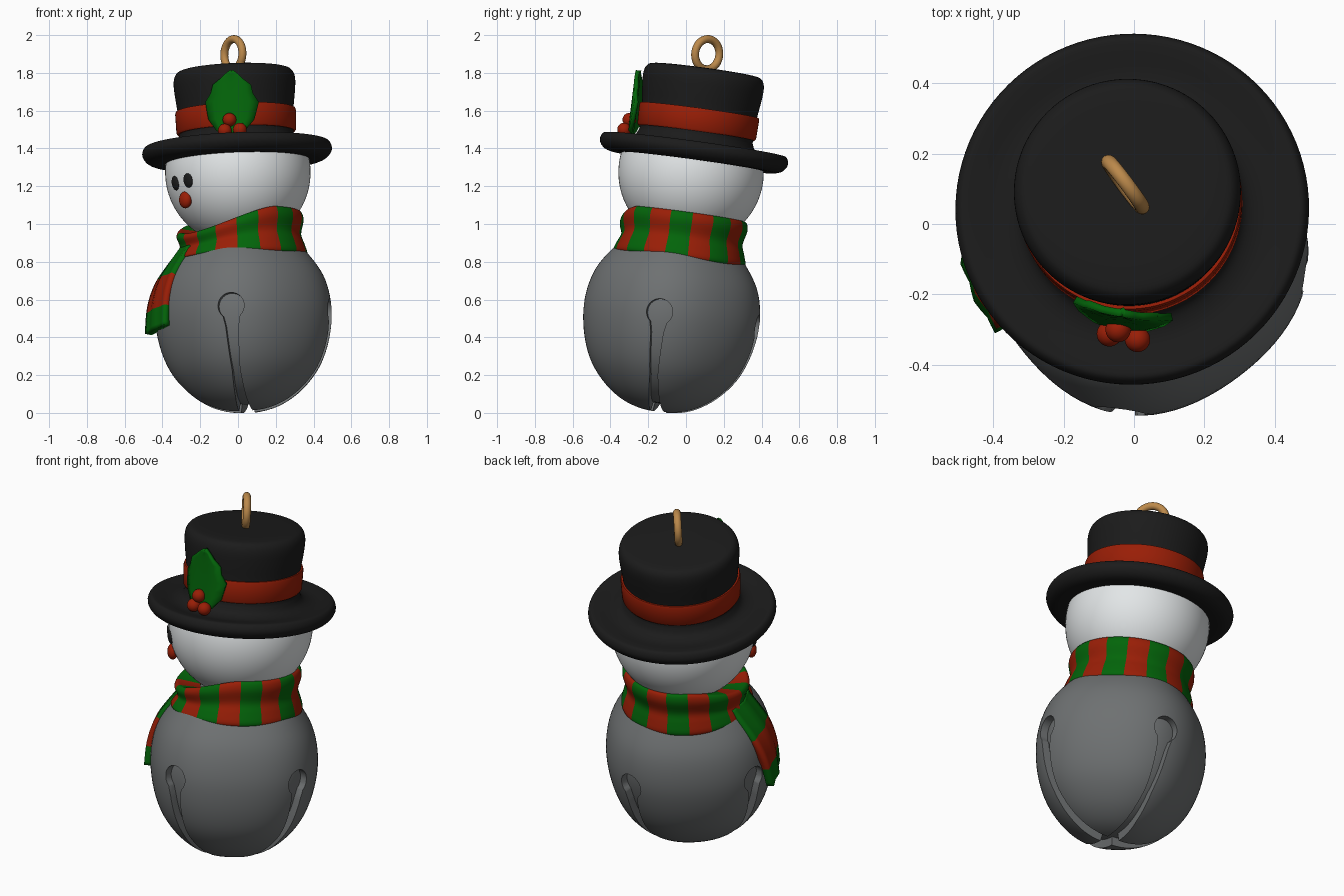
import bpy, bmesh, math
from mathutils import Matrix, Vector

if "Cube" in bpy.data.objects:
    bpy.data.objects.remove(bpy.data.objects["Cube"])

def mat(name, c):
    m = bpy.data.materials.new(name)
    m.diffuse_color = (*c, 1)
    m.use_nodes = True
    m.node_tree.nodes["Principled BSDF"].inputs["Base Color"].default_value = m.diffuse_color
    return m

GREY = mat("bell_grey", (0.155, 0.164, 0.167))
WHITE = mat("snow_white", (0.8, 0.83, 0.84))
BLACK = mat("hat_black", (0.011, 0.011, 0.011))
RED = mat("warm_red", (0.32, 0.013, 0.002))
GREEN = mat("leaf_green", (0.001, 0.13, 0.003))
GOLD = mat("ring_gold", (0.5, 0.25, 0.07))

# The figure is built upright facing -y, then turned and leaned as a whole
UP = Vector((-0.038, 0.135, 0.99))
LEAN = (Matrix.Translation((0.048, -0.146, 0.006))
        @ Vector((0, 0, 1)).rotation_difference(UP).to_matrix().to_4x4()
        @ Matrix.Rotation(math.radians(-53), 4, 'Z'))
leaning = []

def make(name, bm, mats, lean=True):
    bmesh.ops.recalc_face_normals(bm, faces=bm.faces)
    me = bpy.data.meshes.new(name)
    bm.to_mesh(me)
    bm.free()
    ob = bpy.data.objects.new(name, me)
    bpy.context.collection.objects.link(ob)
    for m in mats:
        me.materials.append(m)
    if lean:
        leaning.append(ob)
    return ob

def smooth(pts, n=4):
    """Catmull-Rom through profile points."""
    out = []
    for i in range(len(pts) - 1):
        p = [Vector(pts[max(0, min(len(pts) - 1, i + k))]) for k in (-1, 0, 1, 2)]
        for j in range(n):
            t = j / n
            out.append(0.5 * (2 * p[1] + (p[2] - p[0]) * t
                              + (2 * p[0] - 5 * p[1] + 4 * p[2] - p[3]) * t * t
                              + (3 * p[1] - p[0] - 3 * p[2] + p[3]) * t ** 3))
    out.append(Vector(pts[-1]))
    return out

def lathe(name, pts, mats, seg=96, loop=False, height=None, rule=None, swell=None, lean=True):
    """Spin (radius, height) points; height(az, t) and swell(az, t) reshape, rule(az) colours."""
    bm = bmesh.new()
    rows = []
    for r, t in pts:
        if r < 1e-4:
            rows.append([bm.verts.new((0, 0, t))] * seg)
            continue
        row = []
        for i in range(seg):
            a = 2 * math.pi * i / seg
            k = r * (swell(a, t) if swell else 1)
            row.append(bm.verts.new((k * math.cos(a), k * math.sin(a), height(a, t) if height else t)))
        rows.append(row)
    if loop:
        rows.append(rows[0])
    for a, b in zip(rows, rows[1:]):
        for i in range(seg):
            j = (i + 1) % seg
            f = bm.faces.new(list(dict.fromkeys((a[i], a[j], b[j], b[i]))))
            if rule:
                f.material_index = rule(2 * math.pi * (i + 0.5) / seg)
    return make(name, bm, mats, lean)

def ball(name, m, size, matrix, lean=True):
    bm = bmesh.new()
    bmesh.ops.create_uvsphere(bm, u_segments=32, v_segments=18, radius=1,
                              matrix=matrix @ Matrix.Diagonal((*size, 1)))
    return make(name, bm, [m], lean)

def boolean(ob, other, op):
    md = ob.modifiers.new("cut", 'BOOLEAN')
    md.operation, md.solver, md.object = op, 'EXACT', other
    bpy.context.view_layer.objects.active = ob
    bpy.ops.object.modifier_apply(modifier=md.name)
    bpy.data.objects.remove(other)

# Bell body, fuller at its four keyhole slots, which meet at the bottom
BODY = smooth([(0, 0), (0.1, 0.006), (0.2, 0.04), (0.3, 0.11), (0.388, 0.215), (0.442, 0.34),
               (0.468, 0.48), (0.463, 0.6), (0.432, 0.71), (0.373, 0.805), (0.31, 0.87), (0.2, 0.92), (0, 0.94)])

def squarish(a, t):
    return 0.976 - 0.024 * math.cos(4 * a)

body = lathe("bell_body", BODY, [GREY], swell=squarish)
core = lathe("core_helper", [(p[0] * 0.91, 0.5 + (p[1] - 0.5) * 0.91) for p in BODY], [GREY],
             swell=squarish, lean=False)

def keyhole(name, angle):
    out = [(0.07 * math.cos(math.radians(a)), 0.508 + 0.07 * math.sin(math.radians(a)))
           for a in range(-50, 231, 14)]
    left = [(-0.034, 0.4), (-0.028, 0.3), (-0.021, 0.18), (-0.028, 0.05), (-0.045, -0.06)]
    out += left + [(-x, z) for x, z in reversed(left)]
    bm = bmesh.new()
    f = bm.faces.new([bm.verts.new((x, -0.7, z)) for x, z in out])
    new = bmesh.ops.extrude_face_region(bm, geom=[f])["geom"]
    bmesh.ops.translate(bm, vec=(0, 1.4, 0), verts=[v for v in new if isinstance(v, bmesh.types.BMVert)])
    bmesh.ops.rotate(bm, matrix=Matrix.Rotation(math.radians(angle), 3, 'Z'), verts=bm.verts)
    return make(name, bm, [GREY], lean=False)

cutter = keyhole("slot_helper_a", 45)
boolean(cutter, keyhole("slot_helper_b", -45), 'UNION')
boolean(cutter, core, 'DIFFERENCE')
boolean(body, cutter, 'DIFFERENCE')

# Head (cut off flat inside the hat), eyes and nose
arc = [(0.385 * math.cos(math.radians(a)), 1.28 + 0.385 * math.sin(math.radians(a))) for a in range(-85, 12, 5)]
lathe("head", [(0, 0.895)] + arc + [(0, arc[-1][1])], [WHITE])
for side, name in ((-1, "eye_left"), (1, "eye_right")):
    ball(name, BLACK, (0.031, 0.014, 0.038),
         Matrix.Rotation(math.radians(8.5 * side), 4, 'Z') @ Matrix.Translation((0, -0.379, 1.21))
         @ Matrix.Rotation(math.radians(10), 4, 'X'))
ball("nose", RED, (0.04, 0.03, 0.045), Matrix.Translation((0, -0.355, 1.115)))

# Striped scarf, dipping below the face
def scarf_height(a, t):
    top = 1.055 - 0.115 * max(0, -math.sin(a)) ** 1.5
    return 0.81 + (top - 0.81) * t

lathe("scarf", smooth([(0.22, 0.1), (0.325, 0.0), (0.352, 0.07), (0.338, 0.3), (0.322, 0.52),
                       (0.338, 0.82), (0.325, 1.0), (0.29, 0.98), (0.2, 0.88)]),
      [RED, GREEN], seg=108, loop=True, height=scarf_height,
      rule=lambda a: round((math.degrees(a) + 90) / 20) % 2)

# Hanging scarf end, hugging the body on its front edge
bm = bmesh.new()
path = smooth([(0.31, 0.87), (0.375, 0.79), (0.443, 0.69), (0.485, 0.57), (0.502, 0.43)], 5)
grid = []
for k, (r, s) in enumerate(path):
    v = k / (len(path) - 1)
    lo, hi = 225 + 10 * v, 268 - 7 * math.sqrt(v)
    row = []
    for i in range(9):
        a = math.radians(lo + (hi - lo) * i / 8)
        rr = r * (1 - 0.09 * math.sqrt(v) * i / 8) + 0.005 * math.cos(i / 8 * 4 * math.pi)
        row.append(bm.verts.new((rr * math.cos(a), rr * math.sin(a), s + 0.02 * v * i / 8)))
    grid.append(row)
for k in range(len(path) - 1):
    for i in range(8):
        f = bm.faces.new((grid[k][i], grid[k + 1][i], grid[k + 1][i + 1], grid[k][i + 1]))
        f.material_index = 0 if 9 <= k < 16 else 1
tail = make("scarf_end", bm, [RED, GREEN])
md = tail.modifiers.new("thick", 'SOLIDIFY')
md.thickness, md.offset = 0.04, 0

# Hat: rolled brim and crown, red band
brim = smooth([(0, 1.36), (0.25, 1.35), (0.4, 1.335), (0.47, 1.345), (0.502, 1.385),
               (0.49, 1.425), (0.455, 1.428), (0.38, 1.418), (0.325, 1.435), (0.302, 1.475)])
crown = smooth([(0.302, 1.475), (0.306, 1.6), (0.318, 1.7), (0.322, 1.77), (0.308, 1.812),
                (0.27, 1.828), (0.15, 1.832), (0, 1.832)])
lathe("hat", brim + crown[1:], [BLACK])
lathe("hat_band", [(0.29, 1.492), (0.31, 1.49), (0.317, 1.5), (0.32, 1.6), (0.316, 1.612), (0.29, 1.612)],
      [RED], loop=True)

# Hanging ring
bm = bmesh.new()
N, K = 40, 14
ring = []
for i in range(N):
    a = 2 * math.pi * i / N
    row = []
    for j in range(K):
        b = 2 * math.pi * j / K
        r = 0.08 + 0.021 * math.cos(b)
        row.append(bm.verts.new((r * math.cos(a), 0.021 * math.sin(b), 1.912 + r * math.sin(a))))
    ring.append(row)
for i in range(N):
    for j in range(K):
        p, q = ring[i], ring[(i + 1) % N]
        bm.faces.new((p[j], q[j], q[(j + 1) % K], p[(j + 1) % K]))
make("hanging_ring", bm, [GOLD])

# Cupped holly leaf
bm = bmesh.new()
half = [(0.03, -0.17), (0.075, -0.145), (0.12, -0.085), (0.13, -0.04), (0.14, 0.01), (0.11, 0.055),
        (0.1, 0.1), (0.06, 0.13), (0.035, 0.155), (0.008, 0.175)]
rows = []
for w, h in half:
    rows.append([bm.verts.new((w * u, -0.035 * (1 - (w * u / 0.14) ** 2) + (0.006 if u == 0 else 0), h))
                 for u in (-1, -0.66, -0.33, 0, 0.33, 0.66, 1)])
for a, b in zip(rows, rows[1:]):
    for i in range(6):
        bm.faces.new((a[i], a[i + 1], b[i + 1], b[i]))
leaf = make("holly_leaf", bm, [GREEN], lean=False)
leaf.matrix_world = (Matrix.Translation((-0.03, -0.24, 1.635)) @ Matrix.Rotation(math.radians(-10), 4, 'Z')
                     @ Matrix.Rotation(math.radians(-7), 4, 'X'))
md = leaf.modifiers.new("thick", 'SOLIDIFY')
md.thickness, md.offset = 0.022, 0

# Berries
for i, p in enumerate(((-0.045, -0.3, 1.552), (-0.07, -0.312, 1.495), (0.01, -0.328, 1.5))):
    ball(f"berry_{i + 1}", RED, (0.036,) * 3, Matrix.Translation(p), lean=False)

# Lean the figure and shade everything smooth
for ob in leaning:
    ob.matrix_world = LEAN
for ob in bpy.context.scene.objects:
    ob.select_set(True)
    bpy.context.view_layer.objects.active = ob
bpy.ops.object.shade_smooth_by_angle(angle=math.radians(40))
